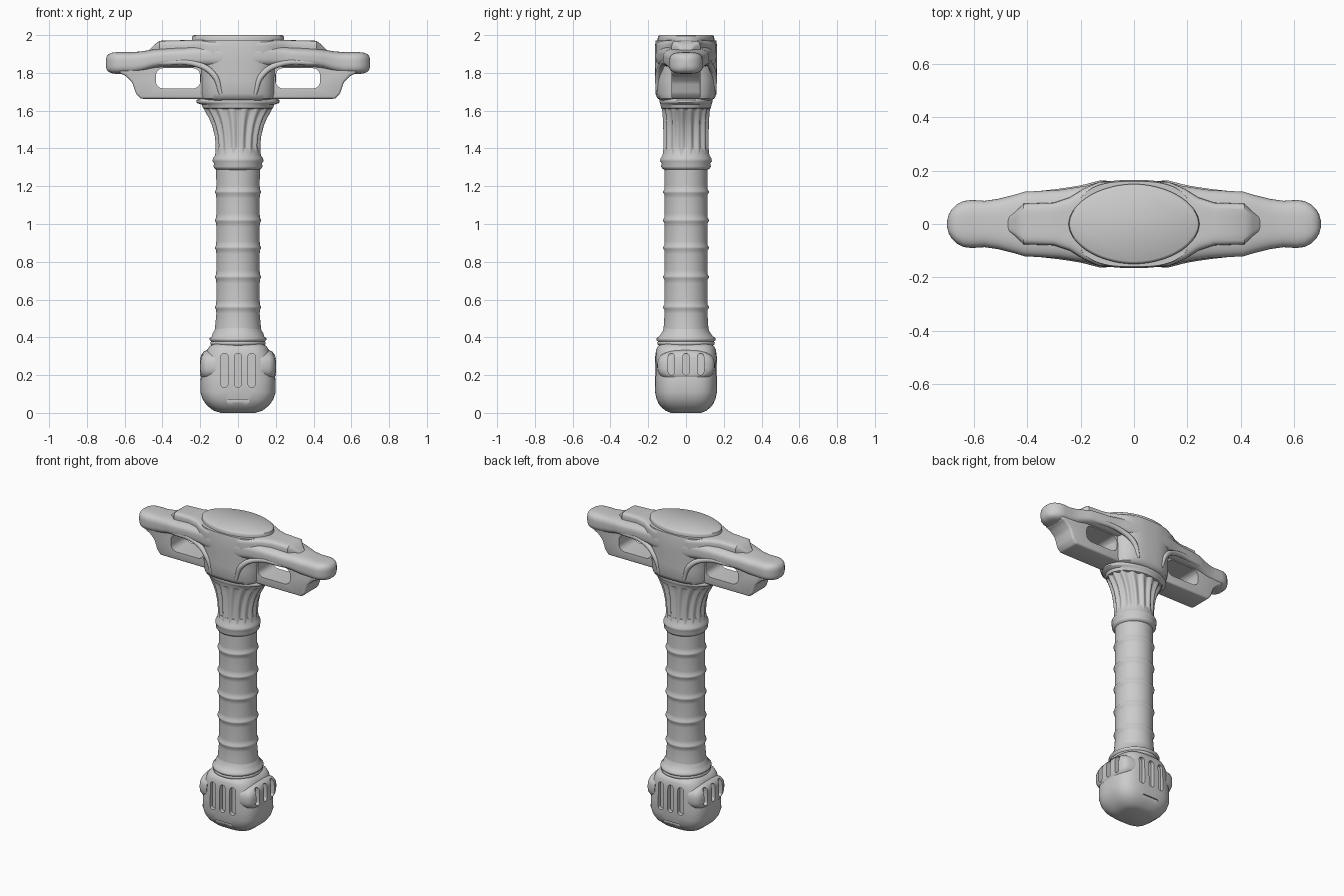
import bpy, bmesh, math
from mathutils import Vector

if "Cube" in bpy.data.objects:
    bpy.data.objects.remove(bpy.data.objects["Cube"])

grey = bpy.data.materials.new("plain light grey")
grey.use_nodes = True
grey.diffuse_color = (0.6, 0.6, 0.6, 1)
grey.node_tree.nodes["Principled BSDF"].inputs["Base Color"].default_value = grey.diffuse_color


def add_mesh(name, bm):
    bmesh.ops.recalc_face_normals(bm, faces=bm.faces)
    mesh = bpy.data.meshes.new(name)
    bm.to_mesh(mesh)
    bm.free()
    obj = bpy.data.objects.new(name, mesh)
    bpy.context.collection.objects.link(obj)
    mesh.materials.append(grey)
    return obj


def activate(obj):
    bpy.ops.object.select_all(action='DESELECT')
    obj.select_set(True)
    bpy.context.view_layer.objects.active = obj


def smooth(obj, degrees=40):
    activate(obj)
    bpy.ops.object.shade_smooth_by_angle(angle=math.radians(degrees))


def cut(obj, cutters):
    for cutter in cutters:
        mod = obj.modifiers.new("cut", 'BOOLEAN')
        mod.operation, mod.solver, mod.object = 'DIFFERENCE', 'EXACT', cutter
    activate(obj)
    for mod in list(obj.modifiers):
        bpy.ops.object.modifier_apply(modifier=mod.name)


def loft(name, rings, axis='Z', power=2.0, seg=64, flutes=0, depth=0.0):
    """Skin superellipse rings (position, half width, half height, height offset)."""
    bm = bmesh.new()
    loops = []
    for i, ring in enumerate(rings):
        t, a, b = ring[:3]
        off = ring[3] if len(ring) > 3 else 0
        fade = math.sin(math.pi * i / (len(rings) - 1)) ** 0.5 if flutes else 0
        loop = []
        for k in range(seg):
            ang = 2 * math.pi * (k + 0.5) / seg
            c, s = math.cos(ang), math.sin(ang)
            groove = 1 - depth * fade * (0.5 + 0.5 * math.cos(flutes * ang))
            u = a * groove * math.copysign(abs(c) ** (2 / power), c)
            v = b * groove * math.copysign(abs(s) ** (2 / power), s) + off
            loop.append(bm.verts.new((u, v, t) if axis == 'Z' else (t, u, v)))
        loops.append(loop)
    for low, high in zip(loops, loops[1:]):
        for k in range(seg):
            n = (k + 1) % seg
            bm.faces.new((low[k], low[n], high[n], high[k]))
    bm.faces.new(loops[0])
    bm.faces.new(loops[-1])
    return add_mesh(name, bm)


def both_ways(half):
    """Mirror rings given for +x into a full left to right run."""
    return [(-r[0],) + r[1:] for r in reversed(half[1:])] + half


def extrude_y(name, outline, depth, bevel=0.0):
    bm = bmesh.new()
    face = bm.faces.new([bm.verts.new((x, -depth, z)) for x, z in outline])
    new = bmesh.ops.extrude_face_region(bm, geom=[face])["geom"]
    bmesh.ops.translate(bm, vec=(0, 2 * depth, 0),
                        verts=[v for v in new if isinstance(v, bmesh.types.BMVert)])
    bm.faces.new([v for v in bm.verts if v.co.y < 0][:len(outline)]) if face not in bm.faces else None
    if bevel:
        bmesh.ops.bevel(bm, geom=bm.edges[:], offset=bevel, segments=3, affect='EDGES', profile=0.5)
    return add_mesh(name, bm)


def slot_outline(cx, cz, hw, hh, r):
    pts = []
    for q, (sx, sz) in enumerate(((1, 1), (-1, 1), (-1, -1), (1, -1))):
        for k in range(6):
            a = math.pi / 2 * (q + k / 5)
            pts.append((cx + sx * (hw - r) + r * math.cos(a), cz + sz * (hh - r) + r * math.sin(a)))
    return pts


def cutter_slot(outline, depth, location=(0, 0, 0), turn=0):
    obj = extrude_y("slot_cutter", outline, depth)
    obj.location = location
    obj.rotation_euler.z = turn
    obj.hide_render = True
    return obj


cutters = []

# Pommel block and its side pods
pommel = loft("pommel", [
    (0, 0.09, 0.08), (0.012, 0.13, 0.11), (0.04, 0.165, 0.14), (0.07, 0.186, 0.156),
    (0.11, 0.2, 0.164), (0.18, 0.198, 0.165), (0.25, 0.188, 0.164), (0.3, 0.178, 0.163),
    (0.335, 0.163, 0.158), (0.355, 0.15, 0.148), (0.365, 0.13, 0.125)], power=3.2, seg=72)
pods = []
for side, label in ((1, "left"), (-1, "right")):
    pods.append(loft(label + "_pommel_pod", [
        (side * 0.12, 0.155, 0.085, 0.25), (side * 0.165, 0.15, 0.082, 0.25),
        (side * 0.183, 0.138, 0.074, 0.249), (side * 0.194, 0.12, 0.062, 0.247),
        (side * 0.2, 0.095, 0.046, 0.245)], axis='X', power=2.7, seg=48))

# Vent slots on the four pommel sides, and a small groove below the front and back ones
for side in (1, -1):
    for i in (-1, 0, 1):
        front = slot_outline(i * 0.072, 0.225, 0.019, 0.09, 0.018)
        cutters.append(cutter_slot(front, 0.03, (0, side * 0.167, 0)))
        flank = slot_outline(i * 0.077, 0.258, 0.017, 0.057, 0.016)
        cutters.append(cutter_slot(flank, 0.03, (side * 0.2, 0, 0), math.pi / 2))
    groove = slot_outline(0, 0.062, 0.06, 0.008, 0.007)
    cutters.append(cutter_slot(groove, 0.008, (0, side * 0.155, 0)))
for part in [pommel] + pods:
    cut(part, cutters)
    smooth(part)

# Lower collar rings
smooth(loft("lower_collar", [
    (0.35, 0.13, 0.13), (0.362, 0.145, 0.15), (0.372, 0.147, 0.153), (0.378, 0.142, 0.148),
    (0.385, 0.15, 0.156), (0.396, 0.15, 0.156), (0.405, 0.138, 0.142), (0.42, 0.135, 0.132),
    (0.435, 0.125, 0.122), (0.47, 0.115, 0.115)]), 60)

# Grip with narrow raised bands
grip = [(0.42, 0.125, 0.122), (0.47, 0.12, 0.117)]
for z in (0.56, 0.72, 0.875, 1.02, 1.17):
    for dz, grow in ((-0.035, 0), (-0.014, 0.001), (-0.005, 0.007), (0.004, 0.007),
                     (0.012, 0.001), (0.035, 0)):
        grip.append((z + dz, 0.115 + grow, 0.114 + grow))
grip.append((1.31, 0.116, 0.114))
smooth(loft("grip", grip), 60)

# Upper collar
smooth(loft("upper_collar", [
    (1.285, 0.11, 0.11), (1.292, 0.122, 0.124), (1.305, 0.131, 0.133), (1.32, 0.126, 0.128),
    (1.332, 0.135, 0.137), (1.348, 0.133, 0.135), (1.362, 0.122, 0.125), (1.4, 0.115, 0.118)]), 60)

# Fluted flare below the guard
smooth(loft("fluted_neck", [
    (1.35, 0.122, 0.124), (1.375, 0.121, 0.123), (1.42, 0.12, 0.122), (1.47, 0.126, 0.122),
    (1.52, 0.139, 0.123), (1.56, 0.156, 0.125), (1.59, 0.174, 0.127), (1.615, 0.186, 0.13),
    (1.63, 0.19, 0.132)], seg=160, flutes=16, depth=0.11), 60)
smooth(loft("neck_rim", [
    (1.608, 0.17, 0.12), (1.613, 0.186, 0.132), (1.632, 0.192, 0.135), (1.638, 0.212, 0.137),
    (1.644, 0.22, 0.14), (1.656, 0.22, 0.14), (1.666, 0.205, 0.135)]), 50)

# Guard hub
smooth(loft("guard_hub", [
    (1.655, 0.18, 0.135), (1.665, 0.195, 0.152), (1.69, 0.2, 0.162), (1.76, 0.2, 0.163),
    (1.83, 0.205, 0.164), (1.87, 0.215, 0.165), (1.94, 0.22, 0.165), (1.972, 0.22, 0.16)],
    power=2.8, seg=72))

# Upper rail running out to the rounded tips
smooth(loft("guard_rail", both_ways([
    (0.0, 0.164, 0.07, 1.89), (0.12, 0.16, 0.07, 1.89), (0.18, 0.143, 0.062, 1.888),
    (0.28, 0.128, 0.055, 1.883), (0.41, 0.121, 0.052, 1.878), (0.45, 0.109, 0.052, 1.872),
    (0.51, 0.094, 0.056, 1.858), (0.56, 0.087, 0.058, 1.852), (0.61, 0.09, 0.058, 1.852),
    (0.64, 0.086, 0.058, 1.852), (0.665, 0.073, 0.055, 1.852), (0.683, 0.055, 0.048, 1.852),
    (0.694, 0.036, 0.037, 1.852), (0.7, 0.014, 0.02, 1.852)]), axis='X', power=3.2))

# Narrow raised ridge on top of the rail
smooth(loft("guard_top_ridge", both_ways([
    (0.0, 0.16, 0.05, 1.925), (0.13, 0.158, 0.05, 1.925), (0.19, 0.132, 0.05, 1.925),
    (0.24, 0.1, 0.05, 1.925), (0.3, 0.08, 0.049, 1.924), (0.415, 0.076, 0.048, 1.922),
    (0.445, 0.045, 0.034, 1.913), (0.48, 0.018, 0.012, 1.9)]), axis='X', power=5))

# Lower arm frames, each with a rounded window
for side, label in ((1, "left"), (-1, "right")):
    outline = [(0.1, 1.663), (0.515, 1.663), (0.54, 1.69), (0.56, 1.75), (0.595, 1.785),
               (0.63, 1.8), (0.62, 1.87), (0.1, 1.87)]
    arm = extrude_y(label + "_arm_frame", [(side * x, z) for x, z in outline], 0.078, 0.012)
    window = cutter_slot(slot_outline(side * 0.317, 1.771, 0.118, 0.054, 0.04), 0.2)
    cutters.append(window)
    cut(arm, [window])
    smooth(arm)

# Swept ribs from the hub foot out along the rail, front and back
for face in (-1, 1):
    for side in (-1, 1):
        curve = bpy.data.curves.new("swept_rib", 'CURVE')
        curve.dimensions = '3D'
        curve.bevel_depth, curve.bevel_resolution, curve.use_fill_caps = 0.016, 3, True
        spline = curve.splines.new('BEZIER')
        path = [(0.09, 0.148, 1.69), (0.125, 0.147, 1.785), (0.21, 0.127, 1.843), (0.42, 0.1, 1.856)]
        spline.bezier_points.add(len(path) - 1)
        for point, (x, y, z) in zip(spline.bezier_points, path):
            point.co = Vector((side * x, face * y, z))
            point.handle_left_type = point.handle_right_type = 'AUTO'
        spline.bezier_points[0].radius = 0.7
        curve.materials.append(grey)
        rib = bpy.data.objects.new("swept_rib", curve)
        bpy.context.collection.objects.link(rib)

# Oval cap
smooth(loft("oval_cap", [
    (1.95, 0.245, 0.15), (1.985, 0.245, 0.15), (1.995, 0.242, 0.147), (2.0, 0.234, 0.14)], power=1.9))

for cutter in cutters:
    bpy.data.objects.remove(cutter)
